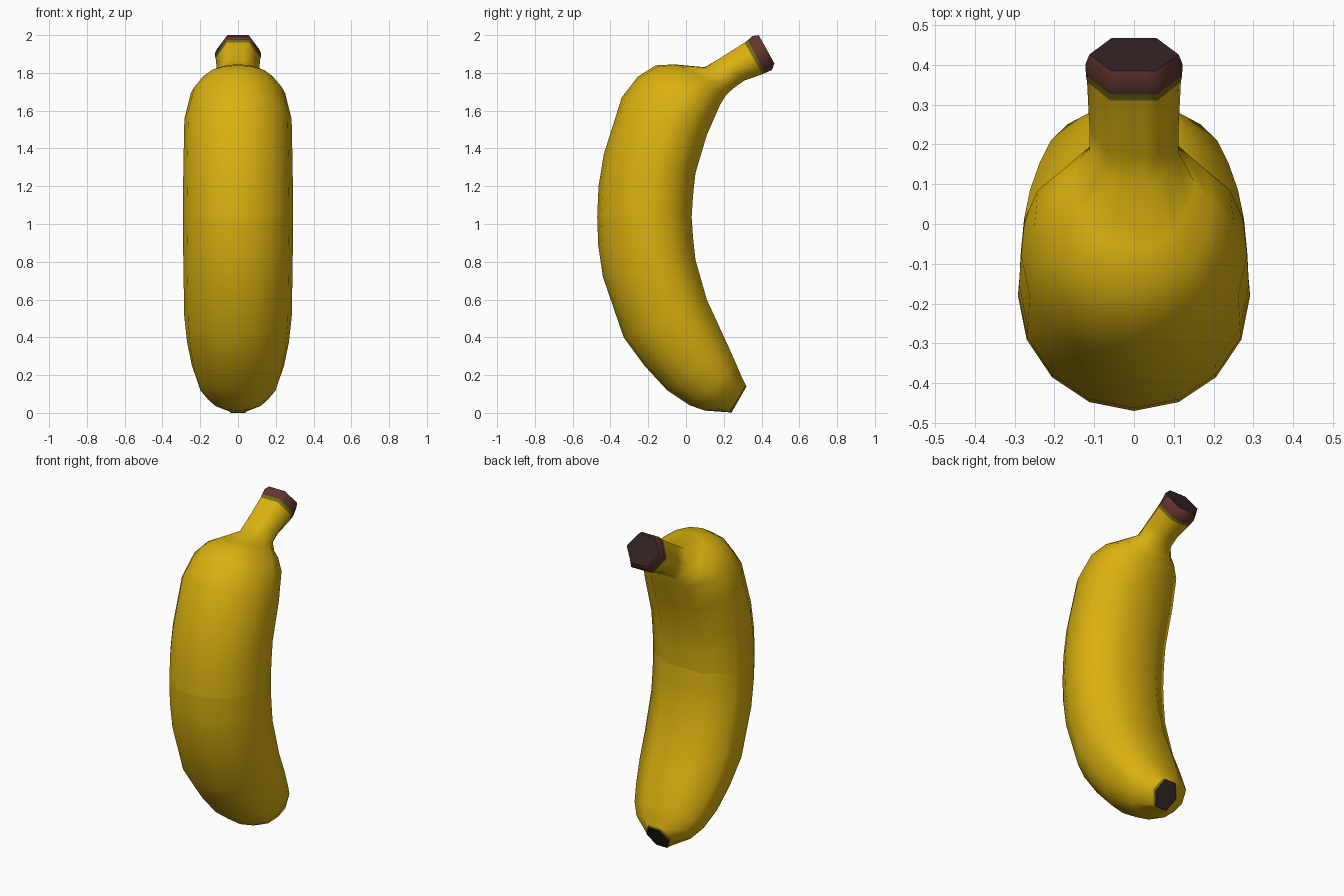
import bpy, bmesh, math

if "Cube" in bpy.data.objects:
    bpy.data.objects.remove(bpy.data.objects["Cube"])

def material(name, rgb):
    m = bpy.data.materials.new(name)
    m.diffuse_color = (*rgb, 1)
    m.use_nodes = True
    m.node_tree.nodes["Principled BSDF"].inputs["Base Color"].default_value = m.diffuse_color
    return m

MATS = [material("peel yellow", (0.70, 0.44, 0.005)),
        material("olive green", (0.17, 0.15, 0.008)),
        material("stem brown", (0.12, 0.035, 0.025)),
        material("dark tip", (0.035, 0.016, 0.018))]
YELLOW, OLIVE, BROWN, DARK = range(4)

# Half cross-sections: u = sideways (0..1), v = outer edge (0) to inner edge (1)
BODY = [(math.sin(math.radians(22.5 * k)), 0.58 * (1 - math.cos(math.radians(22.5 * k))))
        for k in range(5)] + [(0.97, 0.78), (0.46, 1.0)]
HEX = [(0, 0), (0.25, 0), (0.5, 0), (0.75, 0.25), (1, 0.5), (0.75, 0.75), (0.5, 1)]

def section(t):
    half = [(a[0] + (b[0] - a[0]) * t, a[1] + (b[1] - a[1]) * t) for a, b in zip(BODY, HEX)]
    return half + [(-u, v) for u, v in half[:0:-1]]

def loft(name, rings, cap_start=False, cap_end=False):
    """Each ring: outer y, outer z, inner y, inner z, half width, hex blend, colour of band above."""
    bm = bmesh.new()
    loops = []
    for y0, z0, y1, z1, w, t, _ in rings:
        loops.append([bm.verts.new((u * w, y0 + (y1 - y0) * v, z0 + (z1 - z0) * v))
                      for u, v in section(t)])
    n = len(loops[0])
    for i in range(len(loops) - 1):
        for j in range(n):
            k = (j + 1) % n
            f = bm.faces.new((loops[i][j], loops[i][k], loops[i + 1][k], loops[i + 1][j]))
            f.material_index = rings[i][6]
            f.smooth = True
    caps = ([loops[0][::-1]] if cap_start else []) + ([loops[-1]] if cap_end else [])
    for c in caps:
        f = bm.faces.new(c)
        f.material_index = DARK
        for e in f.edges:
            e.smooth = False
    bmesh.ops.recalc_face_normals(bm, faces=bm.faces)
    me = bpy.data.meshes.new(name)
    bm.to_mesh(me)
    bm.free()
    for m in MATS:
        me.materials.append(m)
    ob = bpy.data.objects.new(name, me)
    bpy.context.collection.objects.link(ob)
    return ob

# Lower half with the dark blossom tip
loft("lower_peel", [
    (0.240, 0.000, 0.320, 0.140, 0.075, 1.0, OLIVE),
    (0.228, 0.003, 0.315, 0.150, 0.085, 0.8, YELLOW),
    (0.10, 0.012, 0.295, 0.19, 0.180, 0.2, YELLOW),
    (0.02, 0.04, 0.265, 0.26, 0.215, 0, YELLOW),
    (-0.10, 0.12, 0.225, 0.35, 0.245, 0, YELLOW),
    (-0.22, 0.25, 0.17, 0.47, 0.270, 0, YELLOW),
    (-0.33, 0.40, 0.11, 0.60, 0.285, 0, YELLOW),
    (-0.44, 0.72, 0.05, 0.81, 0.289, 0, YELLOW),
    (-0.465, 0.89, 0.037, 0.93, 0.291, 0, YELLOW),
    (-0.47, 1.037, 0.03, 1.037, 0.292, 0, YELLOW)], cap_start=True)

# Upper half, shoulder, stem and cut stem end
loft("upper_peel_and_stem", [
    (-0.47, 1.037, 0.03, 1.037, 0.292, 0, YELLOW),
    (-0.463, 1.20, 0.037, 1.15, 0.291, 0, YELLOW),
    (-0.435, 1.37, 0.05, 1.27, 0.289, 0, YELLOW),
    (-0.34, 1.67, 0.11, 1.47, 0.284, 0, YELLOW),
    (-0.255, 1.78, 0.18, 1.63, 0.250, 0, YELLOW),
    (-0.16, 1.84, 0.21, 1.68, 0.200, 0.1, YELLOW),
    (-0.06, 1.845, 0.23, 1.70, 0.155, 0.4, YELLOW),
    (0.10, 1.83, 0.26, 1.725, 0.112, 0.9, YELLOW),
    (0.17, 1.872, 0.31, 1.76, 0.112, 1, YELLOW),
    (0.31, 1.96, 0.405, 1.793, 0.118, 1, OLIVE),
    (0.327, 1.973, 0.42, 1.80, 0.121, 1, BROWN),
    (0.35, 1.995, 0.455, 1.815, 0.122, 1, BROWN),
    (0.385, 2.0, 0.468, 1.85, 0.112, 1, YELLOW)], cap_end=True)
